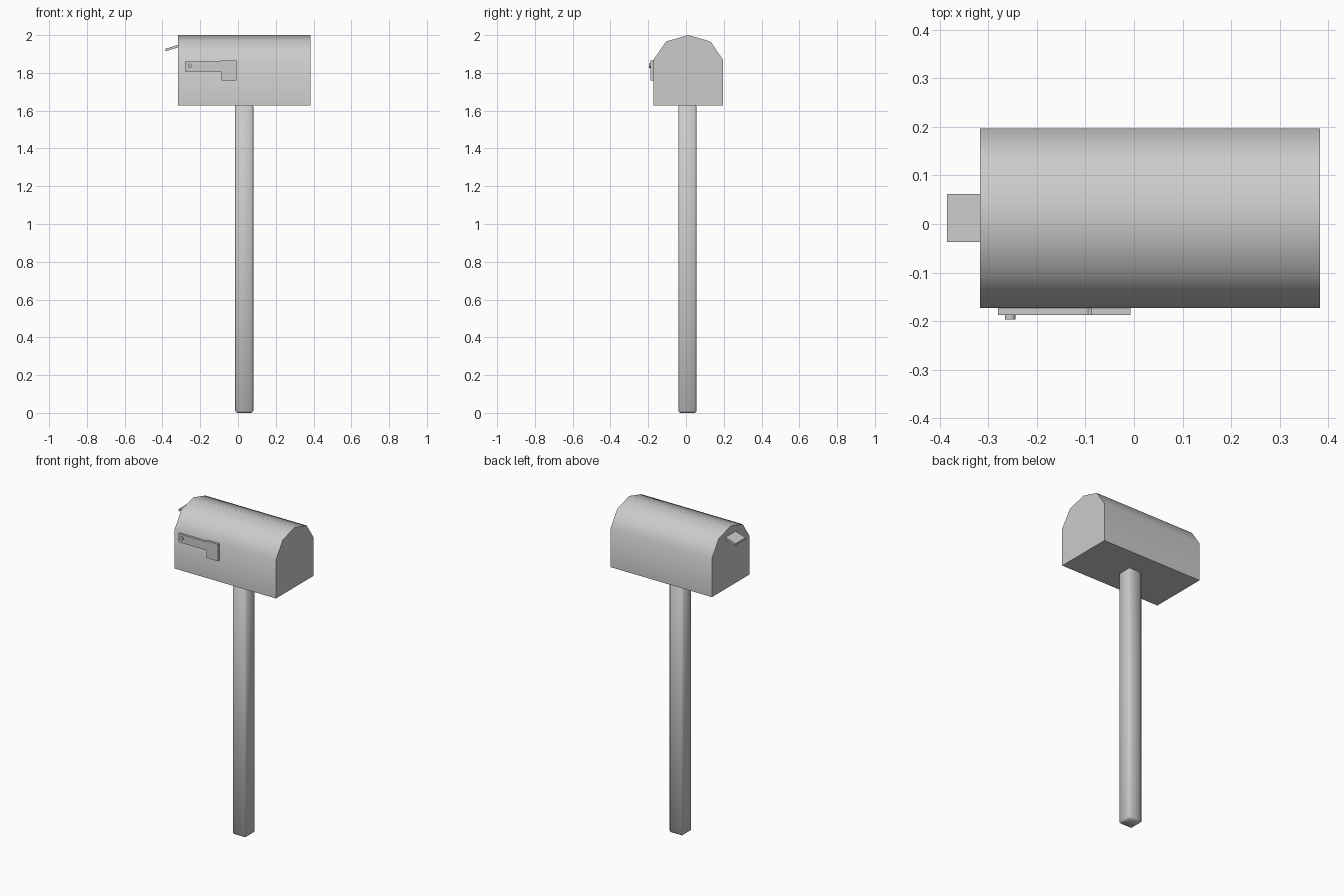
import bpy, bmesh, math
from mathutils import Vector

if "Cube" in bpy.data.objects:
    bpy.data.objects.remove(bpy.data.objects["Cube"])

CX, CY = 0.033, 0.012  # shared centre of the box and post


def prism(name, points, offset):
    """Extrude a closed outline along an offset vector."""
    bm = bmesh.new()
    start = bm.faces.new([bm.verts.new(p) for p in points])
    ext = bmesh.ops.extrude_face_region(bm, geom=[start], use_keep_orig=True)
    verts = [g for g in ext["geom"] if isinstance(g, bmesh.types.BMVert)]
    bmesh.ops.translate(bm, verts=verts, vec=Vector(offset))
    bmesh.ops.recalc_face_normals(bm, faces=bm.faces)
    return finish(name, bm)


def finish(name, bm):
    mesh = bpy.data.meshes.new(name)
    bm.to_mesh(mesh)
    bm.free()
    obj = bpy.data.objects.new(name, mesh)
    bpy.context.collection.objects.link(obj)
    return obj


def smooth(obj, angle):
    bpy.ops.object.select_all(action='DESELECT')
    obj.select_set(True)
    bpy.context.view_layer.objects.active = obj
    bpy.ops.object.shade_smooth_by_angle(angle=math.radians(angle))


# Mailbox body: arched profile along x
half = [(0.185, 1.627), (0.185, 1.868), (0.118, 1.966)]
profile = half + [(0, 2.0)] + [(-y, z) for y, z in reversed(half)]
body = prism("mailbox_body", [(-0.317, CY + y, z) for y, z in profile], (0.70, 0, 0))

# Recessed door inside a thin rim at the -x end
bm = bmesh.new()
bm.from_mesh(body.data)
door = min(bm.faces, key=lambda f: f.calc_center_median().x)
bmesh.ops.inset_region(bm, faces=[door], thickness=0.027, use_even_offset=True)
door = [f for f in bm.faces if f.normal.x < -0.9 and len(f.verts) == len(profile)]
ext = bmesh.ops.extrude_face_region(bm, geom=door)
verts = [g for g in ext["geom"] if isinstance(g, bmesh.types.BMVert)]
bmesh.ops.translate(bm, verts=verts, vec=(0.03, 0, 0))
bm.to_mesh(body.data)
bm.free()
smooth(body, 45)

# Tilted door handle
prism("door_handle",
      [(-0.382, -0.037, 1.914), (-0.385, -0.037, 1.927),
       (-0.285, -0.037, 1.960), (-0.282, -0.037, 1.947)], (0, 0.099, 0))

# Signal flag: long arm with a square end
flag = [(-0.28, 1.807), (-0.092, 1.807), (-0.087, 1.802), (-0.087, 1.76),
        (-0.007, 1.76), (-0.007, 1.866), (-0.087, 1.866), (-0.095, 1.86), (-0.28, 1.86)]
prism("signal_flag", [(x, -0.187, z) for x, z in flag], (0, 0.018, 0))

# Flag pivot pin
bpy.ops.mesh.primitive_cylinder_add(vertices=12, radius=0.011, depth=0.02,
                                    location=(-0.255, -0.187, 1.838),
                                    rotation=(math.pi / 2, 0, 0))
pin = bpy.context.object
pin.name = "flag_pivot"
smooth(pin, 40)

# Post with softened edges
bpy.ops.mesh.primitive_cube_add(size=1, location=(CX, CY - 0.004, 0.8165))
post = bpy.context.object
post.name = "post"
post.scale = (0.096, 0.096, 1.633)
bpy.ops.object.transform_apply(location=False, rotation=False, scale=True)
bevel = post.modifiers.new("soft_edges", 'BEVEL')
bevel.width = 0.01
bevel.segments = 1
smooth(post, 60)
for p in post.data.polygons:
    p.use_smooth = True
attr = post.data.attributes.get("sharp_edge")
if attr:
    post.data.attributes.remove(attr)
